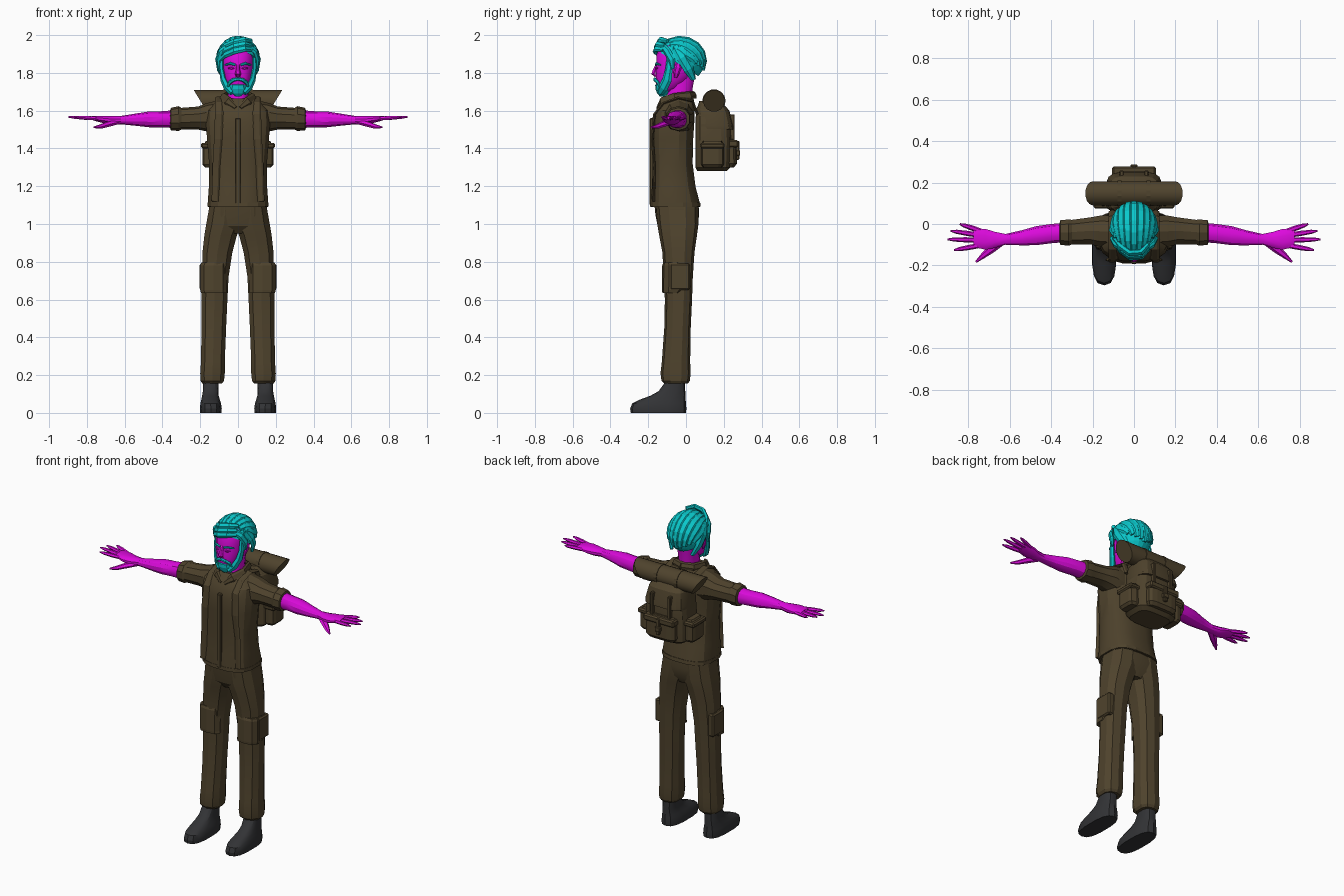
import bpy, bmesh, math
from mathutils import Vector


def material(name, rgb):
    m = bpy.data.materials.new(name)
    m.diffuse_color = (*rgb, 1)
    return m


BROWN = material("brown cloth", (0.078, 0.056, 0.026))
SKIN = material("magenta skin", (0.72, 0.003, 0.72))
HAIR = material("teal hair", (0.003, 0.58, 0.60))
SHOE = material("charcoal leather", (0.032, 0.033, 0.036))


def skin_rings(name, rings, mat, mirror=False, angle=None):
    """Bridge equal rings of points into a closed object."""
    bm = bmesh.new()
    rows = [[bm.verts.new(p) for p in r] for r in rings]
    n = len(rows[0])
    for a, b in zip(rows, rows[1:]):
        for i in range(n):
            bm.faces.new((a[i], a[(i + 1) % n], b[(i + 1) % n], b[i]))
    bm.faces.new(rows[0][::-1])
    bm.faces.new(rows[-1])
    bmesh.ops.recalc_face_normals(bm, faces=bm.faces)
    me = bpy.data.meshes.new(name)
    bm.to_mesh(me)
    bm.free()
    me.materials.append(mat)
    ob = bpy.data.objects.new(name, me)
    bpy.context.collection.objects.link(ob)
    if mirror:
        ob.modifiers.new("mirror", 'MIRROR').use_mirror_merge = False
    if angle:
        bpy.ops.object.select_all(action='DESELECT')
        ob.select_set(True)
        bpy.context.view_layer.objects.active = ob
        bpy.ops.object.shade_smooth_by_angle(angle=math.radians(angle))
    return ob


def outline(n, p):
    """Unit rounded outline; a smaller p is boxier."""
    out = []
    for i in range(n):
        t = 2 * math.pi * (i + 0.5) / n
        c, s = math.cos(t), math.sin(t)
        out.append((math.copysign(abs(c) ** p, c), math.copysign(abs(s) ** p, s)))
    k = max(abs(c) for c, s in out)
    h = max(abs(s) for c, s in out)
    return [(c / k, s / h) for c, s in out]


def loft_z(name, rows, mat, n=12, p=0.8, **kw):
    """Rows are z, x min, x max, y min, y max."""
    rings = [[((a + b) / 2 + (b - a) / 2 * c, (f + k) / 2 + (k - f) / 2 * s, z)
              for c, s in outline(n, p)] for z, a, b, f, k in rows]
    return skin_rings(name, rings, mat, **kw)


def loft_x(name, rows, mat, n=10, p=0.9, **kw):
    """Rows are x, y min, y max, z min, z max."""
    rings = [[(x, (f + k) / 2 + (k - f) / 2 * c, (a + b) / 2 + (b - a) / 2 * s)
              for c, s in outline(n, p)] for x, f, k, a, b in rows]
    return skin_rings(name, rings, mat, **kw)


def tube(name, path, mat, n=6, up=(0, 0, 1), **kw):
    """Path items are (point, half width, half thickness); up may be a function of the point."""
    pts = [Vector(q[0]) for q in path]
    rings = []
    for i, (q, w, t) in enumerate(path):
        d = (pts[min(i + 1, len(pts) - 1)] - pts[max(i - 1, 0)]).normalized()
        u = up(pts[i]) if callable(up) else Vector(up)
        side = d.cross(u).normalized()
        nor = side.cross(d)
        rings.append([pts[i] + side * w * math.cos(2 * math.pi * k / n)
                      + nor * t * math.sin(2 * math.pi * k / n) for k in range(n)])
    return skin_rings(name, rings, mat, **kw)


def box(name, x0, x1, y0, y1, z0, z1, mat=BROWN, bevel=0.008, mirror=False):
    c = [(x0, y0), (x1, y0), (x1, y1), (x0, y1)]
    ob = skin_rings(name, [[(x, y, z) for x, y in c] for z in (z0, z1)], mat, mirror)
    if bevel:
        m = ob.modifiers.new("bevel", 'BEVEL')
        m.width, m.segments = bevel, 1
    return ob


# ---- shirt
def sym(rows):
    return [(z, -h, h, f, b) for z, h, f, b in rows]


loft_z("shirt", sym([(1.09, .158, -.188, .075), (1.115, .16, -.188, .072), (1.2, .154, -.18, .05),
                     (1.32, .153, -.176, .035), (1.45, .164, -.18, .038), (1.54, .17, -.178, .044),
                     (1.6, .165, -.16, .046), (1.64, .125, -.135, .045), (1.665, .085, -.115, .04)]),
       BROWN, n=16, p=.72, angle=25)
box("button_placket", -.014, .014, -.192, -.16, 1.1, 1.56, bevel=.004)
for zc in (1.10,):
    loft_z("shirt_hem", sym([(zc - .008, .161, -.191, .078), (zc + .014, .161, -.19, .075)]), BROWN, n=16, p=.72)
loft_x("sleeve", [(.1, -.115, .04, 1.47, 1.655), (.165, -.11, .04, 1.49, 1.64), (.21, -.098, .032, 1.5, 1.622),
                  (.3, -.098, .02, 1.5, 1.615), (.315, -.105, .022, 1.493, 1.624),
                  (.355, -.1, .018, 1.495, 1.615), (.36, -.085, .002, 1.51, 1.6)],
       BROWN, mirror=True, angle=25)
tube("collar", [((.012, -.15, 1.615), .012, .008), ((.055, -.13, 1.65), .026, .01),
                ((.085, -.06, 1.672), .024, .01), ((.065, .02, 1.682), .022, .01), ((0, .045, 1.685), .022, .01)],
     BROWN, up=lambda p: Vector((p.x, p.y + .04, .04)), mirror=True)
tube("shoulder_strap", [((.1, .06, 1.58), .022, .008), ((.1, .035, 1.65), .022, .008), ((.1, -.04, 1.668), .022, .008),
                        ((.1, -.12, 1.64), .022, .008), ((.1, -.168, 1.58), .022, .008),
                        ((.105, -.178, 1.45), .022, .008), ((.115, -.168, 1.3), .02, .008),
                        ((.12, -.172, 1.12), .02, .008)],
     BROWN, up=lambda p: Vector((0, p.y + .06, p.z - 1.5)), mirror=True)

# ---- trousers
loft_z("hips", sym([(.95, .06, -.12, .04), (.99, .155, -.15, .06), (1.05, .158, -.162, .07), (1.11, .15, -.168, .066)]),
       BROWN, n=14, p=.75, angle=20)
loft_z("trouser_leg", [(.155, .085, .188, -.115, .01), (.17, .074, .198, -.13, .02), (.21, .07, .2, -.135, .025),
                       (.27, .07, .196, -.128, .022), (.45, .063, .193, -.115, .025), (.6, .056, .193, -.112, .032),
                       (.72, .05, .19, -.118, .036), (.85, .03, .188, -.125, .045),
                       (.94, .006, .178, -.142, .058), (1.0, -.02, .168, -.152, .066), (1.09, -.02, .152, -.16, .066)],
       BROWN, n=10, p=.8, mirror=True, angle=20)
loft_z("knee_patch", [(.635, .06, .196, -.125, -.02), (.65, .06, .2, -.127, 0), (.78, .058, .2, -.126, 0),
                      (.795, .06, .194, -.12, -.02)], BROWN, n=10, p=.7, mirror=True)
box("cargo_pocket", .15, .203, -.085, .02, .65, .79, mirror=True)

# ---- shoes
loft_z("shoe", [(0, .088, .2, -.292, 0), (.022, .086, .202, -.296, .002), (.05, .09, .199, -.285, .0),
                (.07, .096, .194, -.245, -.002), (.09, .102, .19, -.19, -.002), (.115, .104, .186, -.145, -.004),
                (.17, .102, .184, -.105, -.006)], SHOE, n=14, p=.75, mirror=True, angle=30)

# ---- arms and hands
loft_x("forearm", [(.34, -.088, .005, 1.508, 1.602), (.4, -.093, .0, 1.512, 1.597), (.47, -.102, -.01, 1.512, 1.596),
                   (.54, -.103, -.03, 1.52, 1.585), (.62, -.1, -.048, 1.528, 1.572), (.67, -.115, -.038, 1.525, 1.572),
                   (.715, -.124, -.024, 1.535, 1.573), (.755, -.115, -.022, 1.545, 1.573),
                   (.775, -.1, -.03, 1.552, 1.57)], SKIN, n=12, mirror=True, angle=30)
for nm, y0, x1, y1 in (("little", -.033, .84, .0), ("ring", -.055, .885, -.033),
                       ("middle", -.078, .9, -.074), ("index", -.103, .868, -.126)):
    a, b = Vector((.74, y0, 1.557)), Vector((x1, y1, 1.567))
    tube(nm + "_finger", [(a.lerp(b, f), w, w * .9) for f, w in ((0, .012), (.45, .0125), (.8, .01), (1, .004))],
         SKIN, mirror=True, angle=40)
tube("thumb", [((.64, -.085, 1.54), .02, .014), ((.69, -.122, 1.528), .02, .015), ((.73, -.155, 1.515), .013, .012),
               ((.762, -.183, 1.512), .005, .005)], SKIN, mirror=True, angle=40)

# ---- neck, head and face
loft_z("neck", sym([(1.6, .05, -.13, .03), (1.655, .052, -.105, .028), (1.72, .052, -.09, .035),
                    (1.8, .055, -.09, .05)]), SKIN, n=12, p=.9, angle=35)
loft_z("head", sym([(1.7, .028, -.148, -.08), (1.72, .05, -.156, -.03), (1.765, .07, -.16, .02),
                    (1.81, .08, -.16, .06), (1.85, .083, -.157, .075), (1.9, .085, -.155, .08),
                    (1.95, .07, -.13, .06)]), SKIN, n=14, p=.85, angle=35)
tube("nose", [((0, -.15, 1.845), .009, .01), ((0, -.163, 1.82), .01, .012), ((0, -.173, 1.795), .016, .012),
              ((0, -.16, 1.78), .012, .006)], SKIN, up=(0, -1, 0))
tube("ear", [((.082, -.055, 1.775), .008, .006), ((.09, -.05, 1.8), .016, .008), ((.096, -.042, 1.83), .02, .008),
             ((.092, -.04, 1.85), .01, .006)], SKIN, up=(1, 0, 0), mirror=True)
tube("eyebrow", [((.014, -.16, 1.842), .006, .006), ((.04, -.157, 1.85), .007, .006),
                 ((.068, -.135, 1.842), .004, .005)], HAIR, up=(0, -1, 0), mirror=True)
tube("eye", [((.02, -.16, 1.825), .003, .003), ((.035, -.159, 1.825), .007, .005),
             ((.052, -.15, 1.825), .003, .003)], SKIN, up=(0, -1, 0), mirror=True)

# ---- beard and moustache
tube("moustache", [((0, -.166, 1.768), .009, .008), ((.025, -.163, 1.763), .01, .009), ((.045, -.148, 1.748), .01, .008),
                   ((.054, -.138, 1.725), .005, .005)], HAIR, up=(0, -1, 0), mirror=True)
loft_z("chin_beard", sym([(1.675, .012, -.138, -.112), (1.69, .032, -.152, -.095), (1.715, .048, -.162, -.075),
                          (1.736, .045, -.163, -.08), (1.742, .03, -.155, -.09)]), HAIR, n=10, p=.9)
tube("side_beard", [((.088, -.085, 1.88), .018, .01), ((.088, -.09, 1.82), .02, .011), ((.078, -.1, 1.765), .026, .014),
                    ((.058, -.12, 1.722), .026, .016), ((.03, -.135, 1.695), .018, .016)],
     HAIR, up=(1, -.3, 0), mirror=True)

# ---- hair: cap with the face cut away, covered by combed locks
CENTRE, RADII = Vector((0, -.03, 1.865)), Vector((.106, .13, .12))


def on_cap(lean, sweep, lift=1.0):
    """Point on the cap; lean tips sideways, sweep runs from front (0) over the crown to the back."""
    d = Vector((math.sin(lean), -math.cos(lean) * math.cos(sweep), math.cos(lean) * math.sin(sweep)))
    return CENTRE + Vector(d[i] * RADII[i] * lift for i in range(3))


bm = bmesh.new()
bmesh.ops.create_uvsphere(bm, u_segments=20, v_segments=14, radius=1)
for v in bm.verts:
    v.co = CENTRE + Vector(v.co[i] * RADII[i] for i in range(3))
bmesh.ops.bisect_plane(bm, geom=bm.verts[:] + bm.edges[:] + bm.faces[:], plane_co=(0, -.1, 1.885),
                       plane_no=(0, .62, 1), clear_inner=True)
bmesh.ops.holes_fill(bm, edges=[e for e in bm.edges if e.is_boundary])
cap = bpy.data.meshes.new("hair_cap")
bm.to_mesh(cap)
bm.free()
cap.materials.append(HAIR)
bpy.context.collection.objects.link(bpy.data.objects.new("hair_cap", cap))

outward = lambda p: (p - CENTRE)
for i in range(9):
    lean = math.radians(-68 + 17 * i)
    end = 205 - abs(i - 4) * 4
    start = 38 + abs(i - 4) * 7
    path = []
    for k in range(8):
        f = k / 7
        s = math.radians(start + (end - start) * f)
        w = .024 * (.45 + .65 * math.sin(math.pi * (.15 + .75 * f)))
        path.append((on_cap(lean * (.75 + .25 * math.sin(math.pi * f)), s, 1.0), w, .013))
    tube("combed_lock", path, HAIR, up=outward)
# fringe swept across the forehead
for k, (h, y) in enumerate(((1.905, -.15), (1.928, -.143), (1.952, -.128))):
    tube("fringe_lock", [((.07, y + .03, h + .018), .012, .01), ((.035, y - .008, h + .024), .018, .013),
                         ((-.02, y - .012, h + .012), .019, .014), ((-.065, y + .02, h - .008), .017, .013),
                         ((-.097, y + .06, h - .04), .008, .008)], HAIR, up=outward)
tube("temple_lock", [((.06, -.12, 1.94), .016, .01), ((.09, -.1, 1.915), .02, .012), ((.104, -.075, 1.87), .02, .011),
                     ((.1, -.07, 1.82), .008, .006)], HAIR, up=(1, -.3, 0), mirror=True)
tube("side_lock", [((.09, -.05, 1.93), .025, .012), ((.108, -.02, 1.88), .03, .012), ((.098, .015, 1.82), .028, .012),
                   ((.07, .04, 1.765), .014, .01)], HAIR, up=(1, .2, 0), mirror=True)

# ---- backpack
loft_z("pack_body", sym([(1.28, .11, .06, .215), (1.3, .135, .05, .235), (1.44, .138, .05, .24), (1.55, .128, .05, .235),
                         (1.61, .11, .055, .215), (1.64, .075, .07, .18)]), BROWN, n=16, p=.5, angle=20)
loft_z("pack_lid", sym([(1.5, .132, .06, .252), (1.52, .134, .055, .25), (1.6, .118, .055, .23), (1.65, .08, .07, .185)]),
       BROWN, n=16, p=.5, angle=20)
loft_z("front_pocket", sym([(1.3, .085, .2, .255), (1.32, .1, .2, .27), (1.42, .1, .2, .268), (1.45, .085, .2, .25)]),
       BROWN, n=12, p=.5)
box("front_pocket_flap", -.105, .105, .21, .277, 1.405, 1.445)
loft_z("side_pocket", [(1.3, .12, .175, .09, .19), (1.315, .12, .188, .08, .2), (1.41, .12, .188, .08, .2),
                       (1.44, .12, .17, .09, .19)], BROWN, n=10, p=.5, mirror=True)
box("side_pocket_flap", .12, .196, .075, .205, 1.4, 1.43, mirror=True)
box("lid_strap", .05, .07, .2, .258, 1.42, 1.58, bevel=.004, mirror=True)
box("pocket_strap", -.012, .012, .24, .283, 1.34, 1.44, bevel=.004)
box("pocket_buckle", -.018, .018, .25, .287, 1.36, 1.39, bevel=.004)

# ---- rolled mat: ends slope inward toward the bottom
ROLL = [(.058 * math.cos(math.pi * k / 7), .058 * math.sin(math.pi * k / 7)) for k in range(14)]
skin_rings("rolled_mat", [[(sx * (.235 - .62 * (.058 - z)), .148 + y, 1.652 + z) for y, z in ROLL] for sx in (-1, 1)],
           BROWN, angle=40)
for r in (.062,):
    skin_rings("mat_strap", [[(x, .148 + y * 1.07, 1.652 + z * 1.05) for y, z in ROLL] for x in (.06, .08)],
               BROWN, mirror=True)
